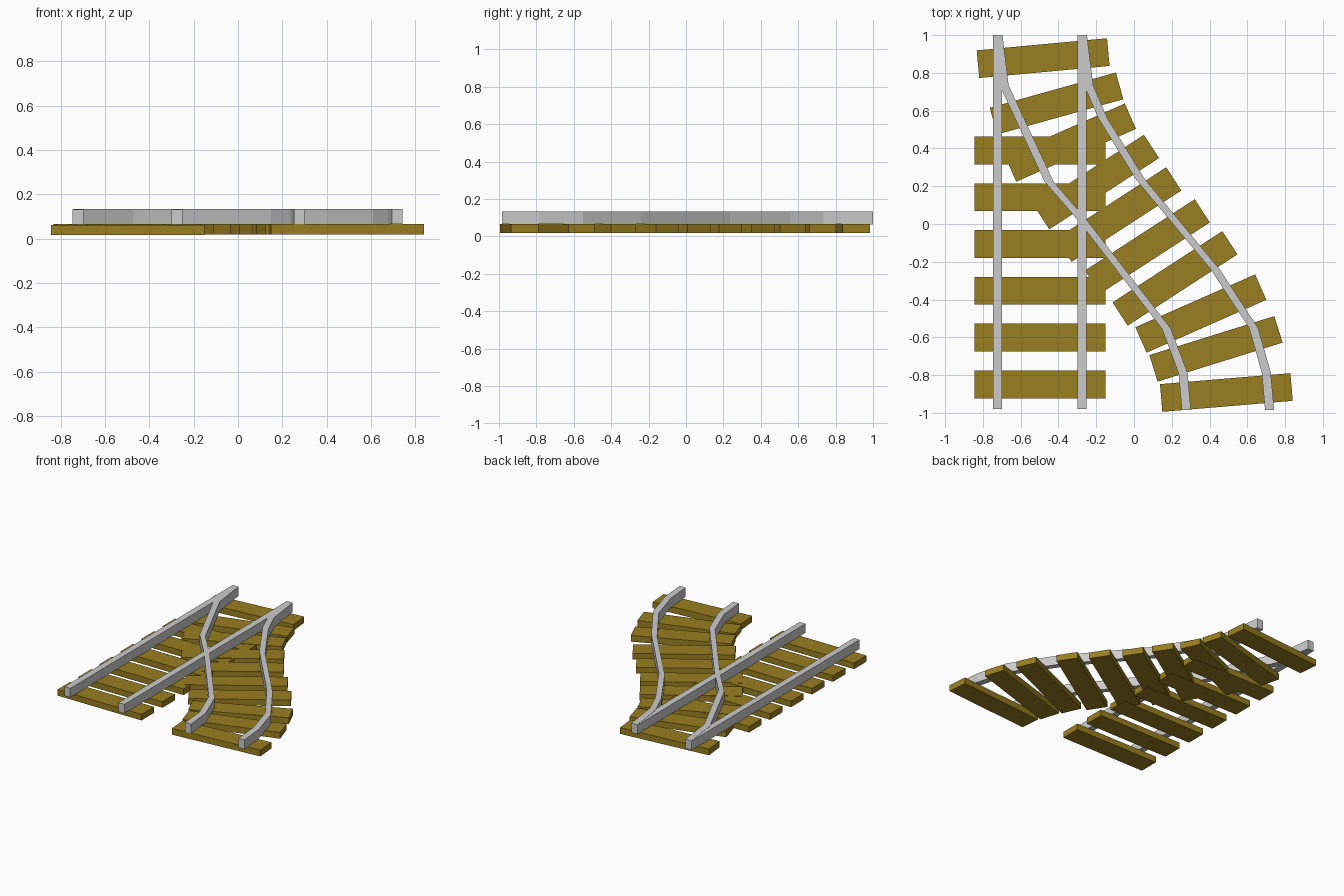
import bpy, bmesh
from math import radians
from mathutils import Matrix, Vector

if "Cube" in bpy.data.objects:
    bpy.data.objects.remove(bpy.data.objects["Cube"])

wood = bpy.data.materials.new("wood")
wood.diffuse_color = (0.32, 0.21, 0.015, 1)
wood.use_nodes = True
wood.node_tree.nodes["Principled BSDF"].inputs["Base Color"].default_value = wood.diffuse_color


def add_object(name, bm, mat=None):
    bmesh.ops.recalc_face_normals(bm, faces=bm.faces)
    mesh = bpy.data.meshes.new(name)
    bm.to_mesh(mesh)
    bm.free()
    if mat:
        mesh.materials.append(mat)
    obj = bpy.data.objects.new(name, mesh)
    bpy.context.collection.objects.link(obj)
    return obj


def sleeper(name, x, y, angle, z0, z1):
    bm = bmesh.new()
    bmesh.ops.create_cube(bm, size=1)
    bm.transform(Matrix.Translation((x, y, (z0 + z1) / 2))
                 @ Matrix.Rotation(radians(angle), 4, 'Z')
                 @ Matrix.Diagonal((0.693, 0.147, z1 - z0, 1)))
    add_object(name, bm, wood)


def rail(name, path, z0, z1, half=0.024):
    # rectangular section kept square to the x axis along the whole path
    bm = bmesh.new()
    rings = [[bm.verts.new((x + dx, y, z)) for dx, z in
              ((-half, z0), (half, z0), (half, z1), (-half, z1))] for x, y in path]
    for a, b in zip(rings, rings[1:]):
        for i in range(4):
            j = (i + 1) % 4
            bm.faces.new((a[i], a[j], b[j], b[i]))
    bm.faces.new(rings[0])
    bm.faces.new(rings[-1])
    add_object(name, bm)


# straight track sleepers
for i in range(6):
    sleeper(f"straight_sleeper_{i + 1}", -0.497, 0.389 - 0.2476 * i, 0, 0.017, 0.062)

# diverging track sleepers: x, y, angle
branch = [(-0.481, 0.878, 5.3), (-0.41, 0.638, 15.6), (-0.336, 0.431, 23.8),
          (-0.198, 0.222, 33), (-0.08, 0.05, 33), (0.071, -0.119, 33),
          (0.217, -0.288, 33), (0.354, -0.474, 23.8), (0.434, -0.661, 17.3),
          (0.489, -0.892, 4.8)]
for i, (x, y, a) in enumerate(branch):
    sleeper(f"branch_sleeper_{i + 1}", x, y, a, 0.019, 0.065)

# straight rails
for side, x in (("left", -0.722), ("right", -0.275)):
    rail(f"straight_rail_{side}", [(x, 1.0), (x, -0.98)], 0.064, 0.132)

# diverging rails
rail("branch_rail_left", [(-0.72, 1.0), (-0.688, 0.735), (-0.45, 0.225), (-0.265, 0.01),
                          (0.172, -0.555), (0.26, -0.79), (0.277, -0.985)], 0.065, 0.134)
rail("branch_rail_right", [(-0.273, 1.0), (-0.24, 0.735), (-0.165, 0.56), (0.035, 0.235),
                           (0.43, -0.24), (0.633, -0.55), (0.70, -0.785), (0.718, -0.985)],
     0.065, 0.134)
